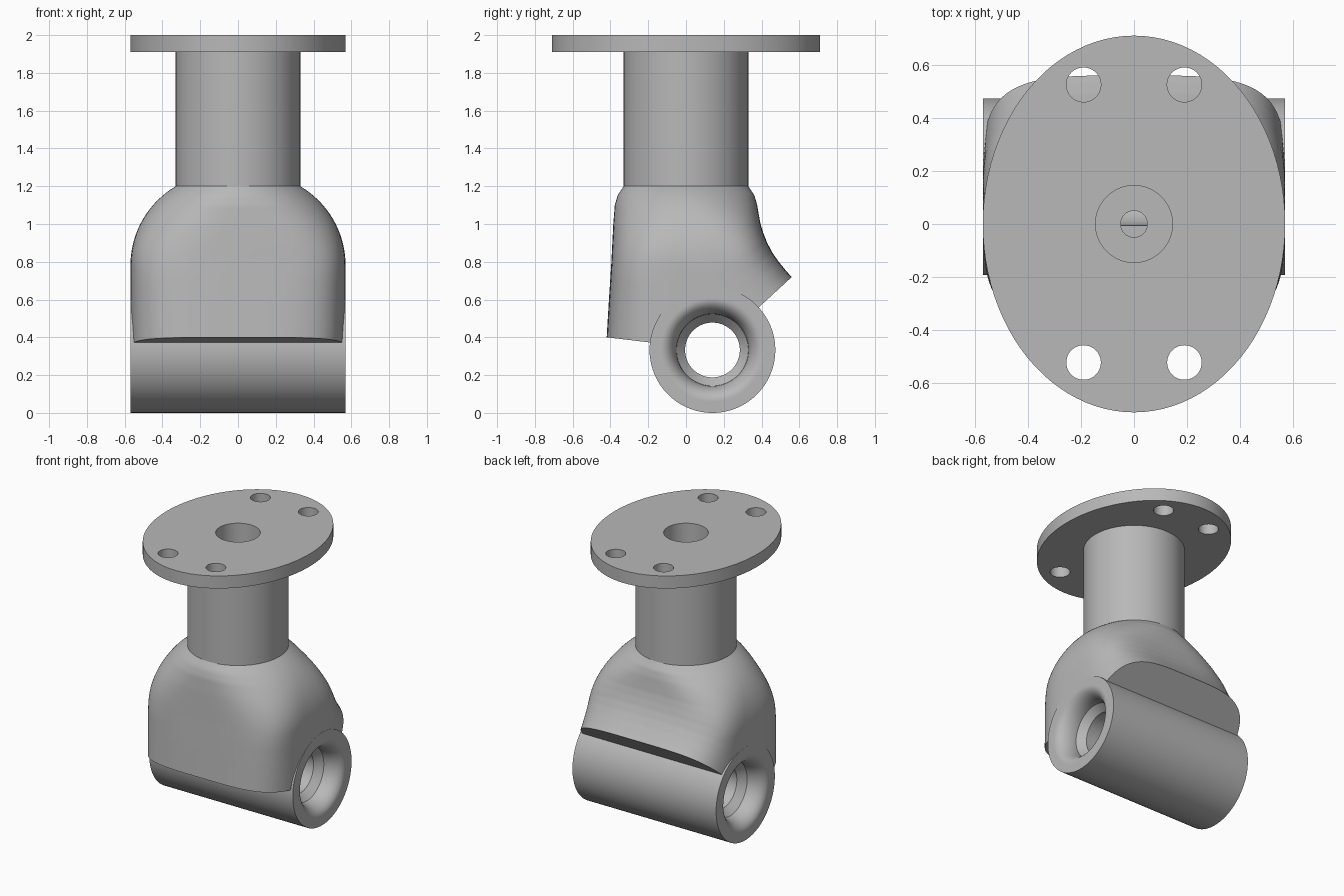
import bpy
import bmesh
from math import sin, cos, pi, sqrt, copysign
from mathutils import Matrix

cube = bpy.data.objects.get("Cube")
if cube:
    bpy.data.objects.remove(cube)

GREY = (0.48, 0.48, 0.48, 1)
steel = bpy.data.materials.new("plain_grey")
steel.use_nodes = True
steel.diffuse_color = GREY
steel.node_tree.nodes["Principled BSDF"].inputs["Base Color"].default_value = GREY

HALF_WIDTH = 0.57
AXIS_Y, AXIS_Z = 0.14, 0.333
SHOULDER = 1.2
NECK_R = 0.33
SEGMENTS = 96


def finish(bm, name):
    bmesh.ops.remove_doubles(bm, verts=bm.verts, dist=1e-5)
    bmesh.ops.recalc_face_normals(bm, faces=bm.faces)
    mesh = bpy.data.meshes.new(name)
    bm.to_mesh(mesh)
    bm.free()
    mesh.materials.append(steel)
    obj = bpy.data.objects.new(name, mesh)
    bpy.context.collection.objects.link(obj)
    return obj


def lathe(name, profile, matrix=Matrix(), closed=False):
    """Turn (radius, height) points about z, then place the result."""
    bm = bmesh.new()
    rings = [[bm.verts.new((r * cos(2 * pi * i / SEGMENTS), r * sin(2 * pi * i / SEGMENTS), h))
              for i in range(SEGMENTS)] for r, h in profile]
    pairs = list(zip(rings, rings[1:]))
    if closed:
        pairs.append((rings[-1], rings[0]))
    else:
        bm.faces.new(rings[0])
        bm.faces.new(rings[-1])
    for a, b in pairs:
        for i in range(SEGMENTS):
            j = (i + 1) % SEGMENTS
            bm.faces.new((a[i], a[j], b[j], b[i]))
    bmesh.ops.transform(bm, matrix=matrix, verts=bm.verts)
    return finish(bm, name)


def cut(obj, cutters):
    bpy.context.view_layer.objects.active = obj
    for cutter in cutters:
        mod = obj.modifiers.new("hole", "BOOLEAN")
        mod.operation = "DIFFERENCE"
        mod.solver = "EXACT"
        mod.object = cutter
        bpy.ops.object.modifier_apply(modifier=mod.name)


def interpolate(points, t):
    for (t0, v0), (t1, v1) in zip(points, points[1:]):
        if t <= t1:
            return v0 + (v1 - v0) * (t - t0) / (t1 - t0)
    return points[-1][1]


def power(v, e):
    return copysign(abs(v) ** e, v) if abs(v) > 1e-9 else 0.0


# Body: round at the shoulder, spreading to a rounded box over the barrel
FRONT = [(0, .33), (.06, .362), (.125, .377), (.25, .385), (.5, .395), (.75, .408), (1, .42)]
BACK = [(0, .33), (.1, .362), (.2, .376), (.31, .385), (.42, .395), (.52, .41),
        (.625, .43), (.73, .457), (.83, .49), (.94, .533), (1, .56)]


def half_width(z):
    radius, start = 0.4875, 0.78
    rise = max(0, z - start)
    return HALF_WIDTH - 0.0005 - radius + sqrt(radius ** 2 - rise ** 2)


def body_point(angle, t):
    k = min(1, t * 1.6)
    e = 2 / (2 + 2 * k * k * (3 - 2 * k))
    c, s = power(cos(angle), e), power(sin(angle), e)
    centre = AXIS_Y * t
    reach = interpolate(BACK, t) - centre if s > 0 else interpolate(FRONT, t) + centre
    # The underside is two planes that meet on the barrel axis
    end = power(sin(angle), 0.5)
    foot = AXIS_Z + (end * 0.42 * 0.92 if end > 0 else -end * 0.56 * 0.12)
    z = SHOULDER - t * (SHOULDER - foot)
    return half_width(z) * c, centre + reach * s, z


bm = bmesh.new()
ROWS = 48
rings = [[bm.verts.new(body_point(2 * pi * i / SEGMENTS, row / ROWS)) for i in range(SEGMENTS)]
         for row in range(ROWS + 1)]
bm.faces.new(rings[0])
rings.append([bm.verts.new((v.co.x, AXIS_Y, AXIS_Z)) for v in rings[-1]])
for a, b in zip(rings, rings[1:]):
    for i in range(SEGMENTS):
        j = (i + 1) % SEGMENTS
        bm.faces.new((a[i], a[j], b[j], b[i]))
body = finish(bm, "body")

# Pivot barrel: cylinder across the model with a flared bore
BORE, MOUTH, THROAT = 0.145, 0.27, 0.19
side = [(BORE, 0.40), (THROAT, 0.45)]
for i in range(1, 13):
    a = pi / 2 * i / 12
    side.append((MOUTH - (MOUTH - THROAT) * cos(a), 0.45 + 0.12 * sin(a)))
side += [(MOUTH + 0.006, HALF_WIDTH), (AXIS_Z, HALF_WIDTH)]
across = Matrix.Translation((0, AXIS_Y, AXIS_Z)) @ Matrix.Rotation(pi / 2, 4, "Y")
barrel = lathe("pivot_barrel", side + [(r, -h) for r, h in reversed(side)], across, closed=True)

# Neck: tube from the shoulder to the flange
FLANGE_Z = 1.91
neck = lathe("neck", [(BORE, SHOULDER), (NECK_R, SHOULDER), (NECK_R, FLANGE_Z), (BORE, FLANGE_Z)],
             closed=True)

# Flange: oval plate
flange = lathe("mounting_flange", [(1, FLANGE_Z), (1, 2)], Matrix.Diagonal((HALF_WIDTH, 0.71, 1, 1)))

# Holes
bore_cutter = lathe("bore_cutter", [(0.3, -0.7), (0.3, 0.7)], across)
stem_cutter = lathe("stem_cutter", [(BORE, 1.8), (BORE, 2.1)])
oil_cutter = lathe("oil_hole_cutter", [(0.05, AXIS_Z), (0.05, 1.4)])
bolt_cutters = [lathe("bolt_cutter", [(0.065, 1.8), (0.065, 2.1)], Matrix.Translation((x, y, 0)))
                for x in (-0.19, 0.19) for y in (-0.522, 0.525)]
cut(body, [bore_cutter, oil_cutter])
cut(barrel, [oil_cutter])
cut(flange, [stem_cutter] + bolt_cutters)
for cutter in [bore_cutter, stem_cutter, oil_cutter] + bolt_cutters:
    bpy.data.objects.remove(cutter)

# Smooth shading with crisp edges
bpy.ops.object.select_all(action="DESELECT")
for obj in (body, barrel, neck, flange):
    obj.select_set(True)
bpy.context.view_layer.objects.active = body
bpy.ops.object.shade_smooth_by_angle(angle=pi / 6)
